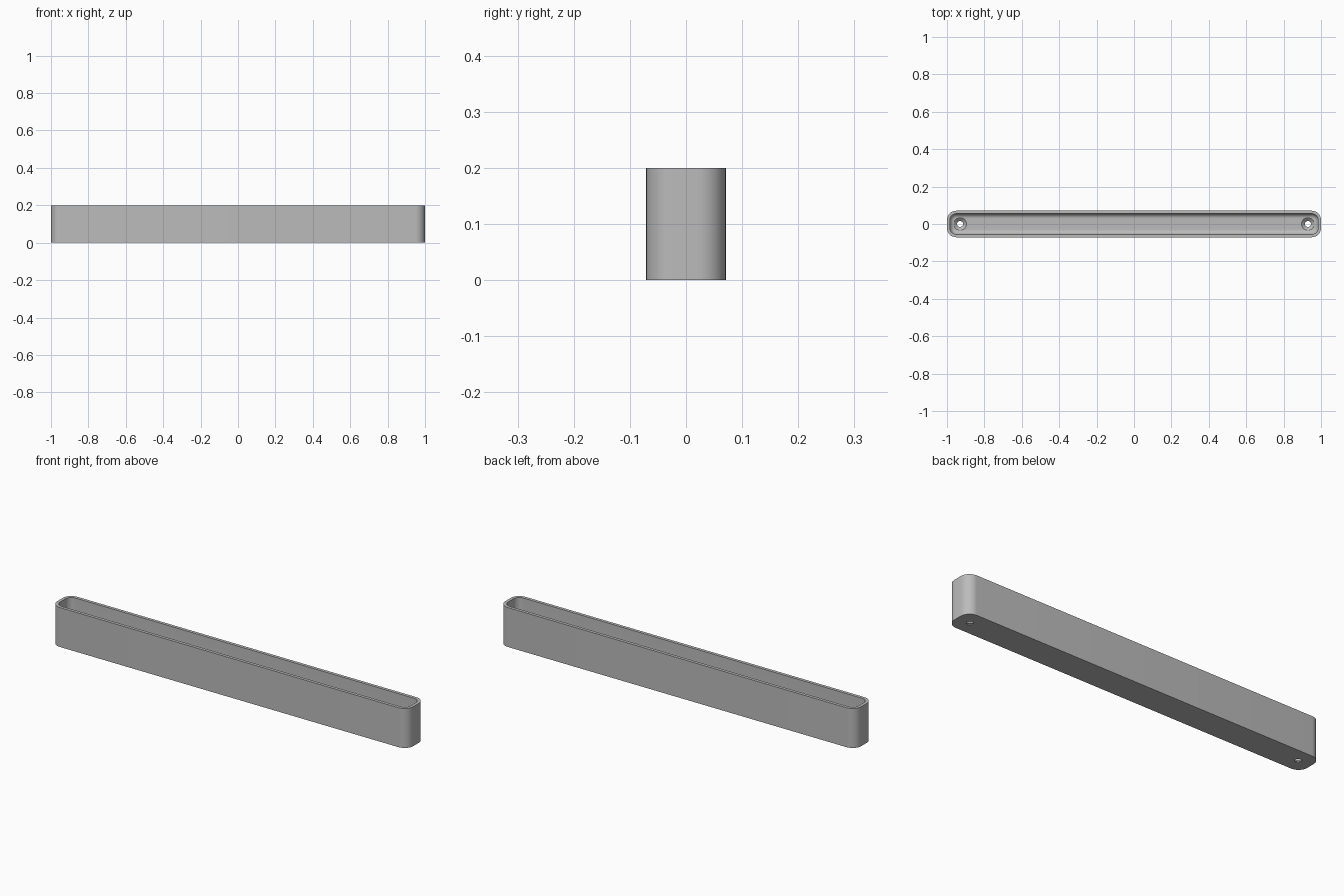
import bpy, bmesh, math

cube = bpy.data.objects.get("Cube")
if cube:
    bpy.data.objects.remove(cube, do_unlink=True)

HALF_X, HALF_Y, HEIGHT, CORNER = 1.0, 0.071, 0.2, 0.05
WALL, FLOOR, FILLET = 0.016, 0.02, 0.025
HOLE_X, HOLE_R, SINK_R = 0.93, 0.016, 0.034

grey = bpy.data.materials.new("plain grey")
grey.use_nodes = True
colour = (0.5, 0.5, 0.5, 1)
grey.diffuse_color = colour
grey.node_tree.nodes["Principled BSDF"].inputs["Base Color"].default_value = colour


def rounded_outline(inset, steps=12):
    """Rounded rectangle, moved inwards by inset."""
    radius = max(CORNER - inset, 0.004)
    cx, cy = HALF_X - inset - radius, HALF_Y - inset - radius
    points = []
    for quarter, (sx, sy) in enumerate([(1, 1), (-1, 1), (-1, -1), (1, -1)]):
        for i in range(steps + 1):
            a = (quarter + i / steps) * math.pi / 2
            points.append((sx * cx + radius * math.cos(a), sy * cy + radius * math.sin(a)))
    return points


def circle(x, radius, sides=40):
    turn = 2 * math.pi / sides
    return [(x + radius * math.cos(i * turn), radius * math.sin(i * turn)) for i in range(sides)]


def stacked_solid(name, layers):
    """Closed solid skinned through (outline, z) layers."""
    bm = bmesh.new()
    rings = [[bm.verts.new((x, y, z)) for x, y in outline] for outline, z in layers]
    for low, high in zip(rings, rings[1:]):
        for i in range(len(low)):
            j = (i + 1) % len(low)
            bm.faces.new((low[i], low[j], high[j], high[i]))
    bm.faces.new(rings[0][::-1])
    bm.faces.new(rings[-1])
    bmesh.ops.recalc_face_normals(bm, faces=bm.faces)
    mesh = bpy.data.meshes.new(name)
    bm.to_mesh(mesh)
    bm.free()
    mesh.materials.append(grey)
    obj = bpy.data.objects.new(name, mesh)
    bpy.context.collection.objects.link(obj)
    return obj


# Tray: outer wall, flat rim, inner wall, then a fillet into the floor
layers = [(rounded_outline(0), 0), (rounded_outline(0), HEIGHT),
          (rounded_outline(WALL), HEIGHT)]
for i in range(9):
    a = i / 8 * math.pi / 2
    layers.append((rounded_outline(WALL + FILLET * (1 - math.cos(a))),
                   FLOOR + FILLET * (1 - math.sin(a))))
tray = stacked_solid("tray", layers)

# Countersunk screw holes at both ends
for side in (-1, 1):
    x = side * HOLE_X
    cutter = stacked_solid("screw_hole_cutter", [
        (circle(x, HOLE_R), -0.02), (circle(x, HOLE_R), 0.004),
        (circle(x, SINK_R), FLOOR), (circle(x, SINK_R), FLOOR + 0.03)])
    cutter.hide_render = True
    cut = tray.modifiers.new("screw_hole", 'BOOLEAN')
    cut.operation = 'DIFFERENCE'
    cut.solver = 'EXACT'
    cut.object = cutter
    bpy.context.view_layer.objects.active = tray
    bpy.ops.object.modifier_apply(modifier=cut.name)
    bpy.data.objects.remove(cutter, do_unlink=True)

# Smooth curves, sharp rim and floor edges
bpy.ops.object.select_all(action='DESELECT')
tray.select_set(True)
bpy.context.view_layer.objects.active = tray
bpy.ops.object.shade_smooth_by_angle(angle=math.radians(30))
